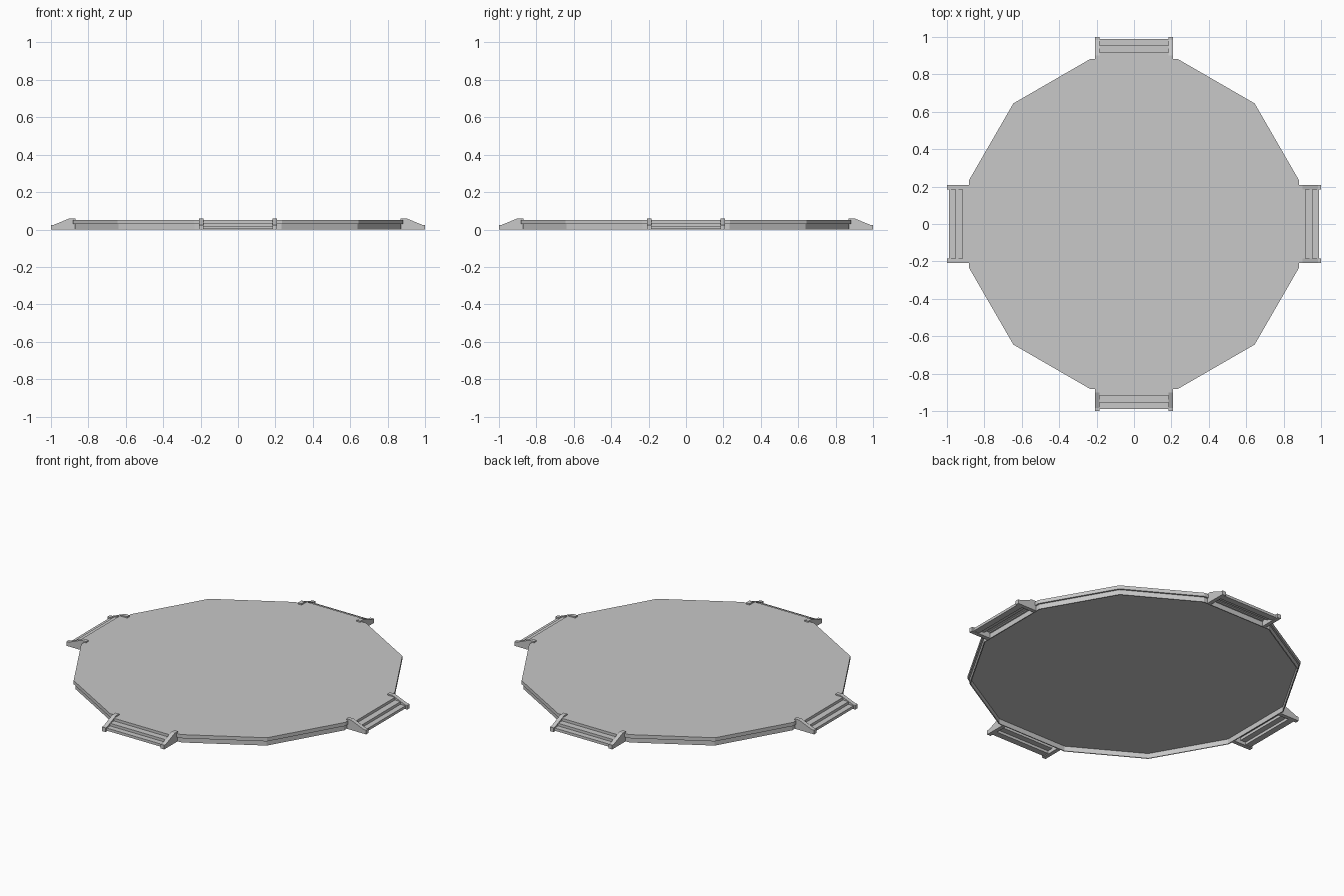
import bpy, bmesh, math
from mathutils import Matrix

cube = bpy.data.objects.get("Cube")
if cube:
    bpy.data.objects.remove(cube, do_unlink=True)

grey = bpy.data.materials.new("plain_grey")
grey.use_nodes = True
grey.diffuse_color = (0.58, 0.58, 0.58, 1)
grey.node_tree.nodes["Principled BSDF"].inputs["Base Color"].default_value = grey.diffuse_color


def add_object(name, bm):
    bmesh.ops.recalc_face_normals(bm, faces=bm.faces)
    mesh = bpy.data.meshes.new(name)
    bm.to_mesh(mesh)
    bm.free()
    mesh.materials.append(grey)
    obj = bpy.data.objects.new(name, mesh)
    bpy.context.collection.objects.link(obj)


def extrude_profile(name, points, axis, depth, turn=0.0):
    """Flat outline swept along axis, then turned about z."""
    bm = bmesh.new()
    face = bm.faces.new([bm.verts.new(p) for p in points])
    swept = bmesh.ops.extrude_face_region(bm, geom=[face])
    moved = [v for v in swept["geom"] if isinstance(v, bmesh.types.BMVert)]
    offset = [depth if a == axis else 0 for a in "xyz"]
    bmesh.ops.translate(bm, verts=moved, vec=offset)
    bm.transform(Matrix.Rotation(turn, 4, "Z"))
    add_object(name, bm)


def twelve_sided(radius, z):
    angles = [math.radians(15 + 30 * i) for i in range(12)]
    return [(radius * math.cos(a), radius * math.sin(a), z) for a in angles]


# Platform: a deck slab over a thin skirt, open underneath
extrude_profile("platform_deck", twelve_sided(0.912, 0.03), "z", 0.022)
skirt = bmesh.new()
SECTION = [(0.902, 0), (0.902, 0.031), (0.896, 0.031), (0.896, 0)]
loops = [[skirt.verts.new(p) for p in twelve_sided(r, z)] for r, z in SECTION]
for k, lower in enumerate(loops):
    upper = loops[(k + 1) % len(loops)]
    for j in range(12):
        n = (j + 1) % 12
        skirt.faces.new((lower[j], lower[n], upper[n], upper[j]))
add_object("platform_skirt", skirt)

# Side rail outline (y, z) and tread positions (inner y, outer y, top z)
RAIL = [(-0.872, 0), (-1, 0), (-1, 0.025), (-0.985, 0.025),
        (-0.9, 0.06), (-0.868, 0.06), (-0.868, 0.03), (-0.872, 0.03)]
TREADS = [(-0.87, -0.918, 0.052), (-0.915, -0.955, 0.036), (-0.95, -0.988, 0.02)]

# Four identical flights of steps, one per side
for i, side in enumerate(("front", "left", "back", "right")):
    turn = i * math.pi / 2
    for x, hand in ((-0.208, "a"), (0.184, "b")):
        extrude_profile(f"{side}_step_rail_{hand}", [(x, y, z) for y, z in RAIL],
                        "x", 0.024, turn)
    for n, (inner, outer, top) in enumerate(TREADS):
        corners = [(-0.19, inner, top), (0.19, inner, top),
                   (0.19, outer, top), (-0.19, outer, top)]
        extrude_profile(f"{side}_tread_{n + 1}", corners, "z", -0.016, turn)
